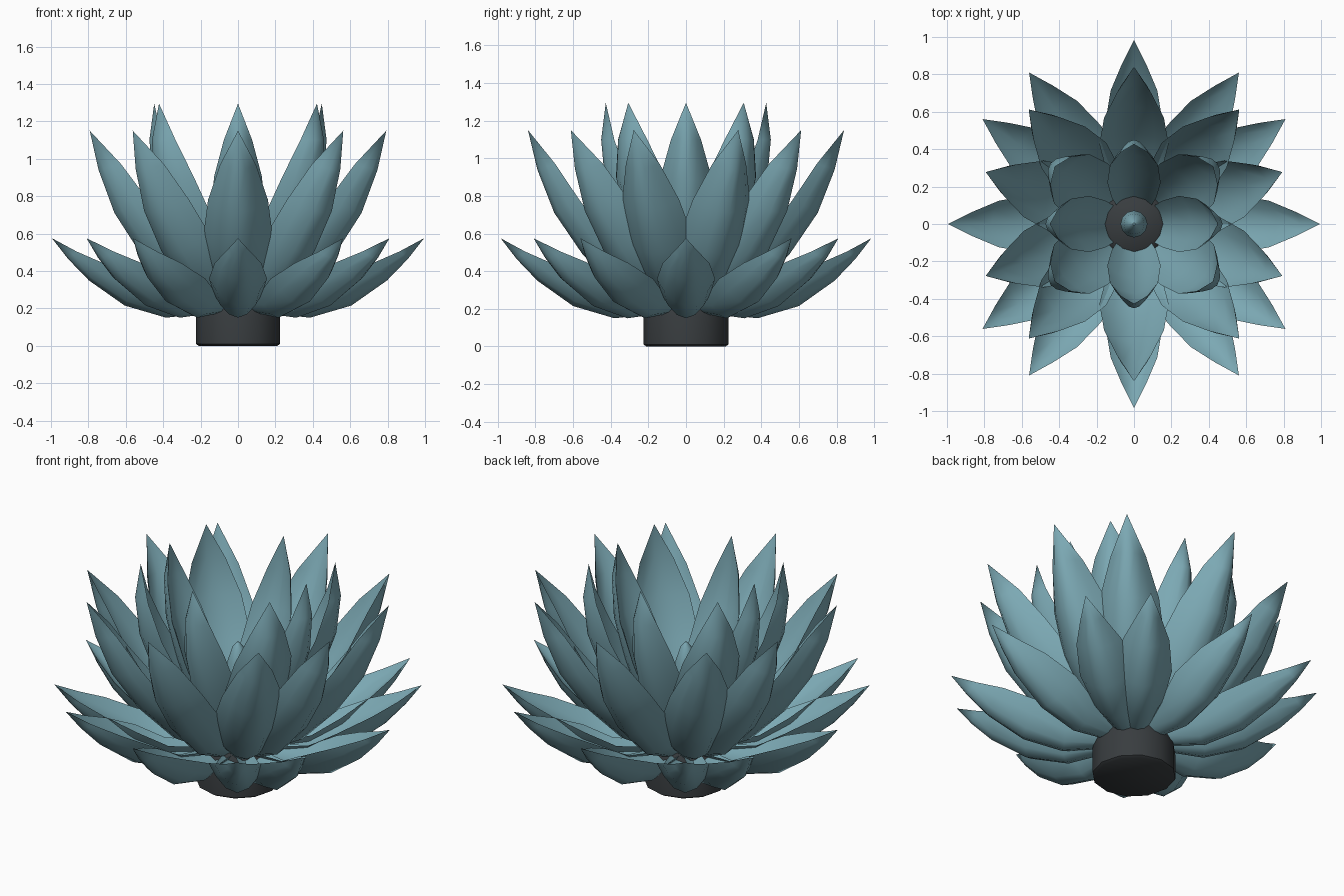
import bpy, bmesh, math
from mathutils import Vector

if "Cube" in bpy.data.objects:
    bpy.data.objects.remove(bpy.data.objects["Cube"])


def material(name, rgb):
    m = bpy.data.materials.new(name)
    m.diffuse_color = (*rgb, 1)
    m.use_nodes = True
    m.node_tree.nodes["Principled BSDF"].inputs["Base Color"].default_value = m.diffuse_color
    return m


leaf_mat = material("dusty teal", (0.20, 0.395, 0.455))
stem_mat = material("charcoal", (0.04, 0.046, 0.05))


def finish(bm, name, mat, angle=75):
    bmesh.ops.recalc_face_normals(bm, faces=bm.faces)
    me = bpy.data.meshes.new(name)
    bm.to_mesh(me)
    bm.free()
    me.materials.append(mat)
    ob = bpy.data.objects.new(name, me)
    bpy.context.collection.objects.link(ob)
    bpy.ops.object.select_all(action='DESELECT')
    ob.select_set(True)
    bpy.context.view_layer.objects.active = ob
    bpy.ops.object.shade_smooth_by_angle(angle=math.radians(angle))
    return ob


def add_leaf(bm, path, degrees, reach=1.0, widen=1.0):
    """Cupped leaf. path rows: keel radius, keel height, half width, edge lift; last row is the tip."""
    a = math.radians(degrees)
    out = Vector((math.cos(a), math.sin(a), 0))
    side = Vector((-math.sin(a), math.cos(a), 0))
    up = Vector((0, 0, 1))
    under = [(u, abs(u) ** 2) for u in (-1, -0.75, -0.4, 0, 0.4, 0.75, 1)]
    upper = [(u, 0.5 + 0.5 * u * u) for u in (0.6, 0, -0.6)]
    loops = []
    for i, (r, z, w, lift) in enumerate(path[:-1]):
        p, n = path[max(i - 1, 0)], path[i + 1]
        d = Vector((n[0] - p[0], n[1] - p[1])).normalized()
        normal = -d.y * out + d.x * up
        keel = out * r * reach + up * z
        loops.append([bm.verts.new(keel + side * (u * w * widen) + normal * (h * lift))
                      for u, h in under + upper])
    tip = bm.verts.new(out * path[-1][0] * reach + up * path[-1][1])
    k = len(loops[0])
    for l0, l1 in zip(loops, loops[1:]):
        for j in range(k):
            bm.faces.new((l0[j], l0[(j + 1) % k], l1[(j + 1) % k], l1[j]))
    for j in range(k):
        bm.faces.new((loops[-1][j], loops[-1][(j + 1) % k], tip))
    bm.faces.new(loops[0][::-1])


def add_ring(name, path, quarter):
    """quarter rows: angle, reach, widen for 0..90 degrees, mirrored to all four quarters."""
    bm = bmesh.new()
    for deg, reach, widen in quarter:
        for d in sorted({deg % 360, (180 - deg) % 360, (180 + deg) % 360, (-deg) % 360}):
            add_leaf(bm, path, d, reach, widen)
    return finish(bm, name, leaf_mat)


def lathe(name, profile, sides, mat):
    bm = bmesh.new()
    rings = [[bm.verts.new((r * math.cos(2 * math.pi * j / sides),
                            r * math.sin(2 * math.pi * j / sides), z))
              for j in range(sides)] for r, z in profile]
    for a, b in zip(rings, rings[1:]):
        for j in range(sides):
            bm.faces.new((a[j], a[(j + 1) % sides], b[(j + 1) % sides], b[j]))
    bm.faces.new(rings[0][::-1])
    bm.faces.new(rings[-1])
    return finish(bm, name, mat, 50)


# Low spreading outer leaves
add_ring("outer_leaves",
         [(0.12, 0.18, 0.07, 0.06), (0.38, 0.15, 0.125, 0.12), (0.60, 0.215, 0.155, 0.16),
          (0.79, 0.35, 0.125, 0.12), (0.90, 0.465, 0.065, 0.06), (0.985, 0.575, 0, 0)],
         [(0, 1.01, 1), (34.7, 1, 1), (55.3, 1, 1), (90, 1, 1)])

# Taller middle leaves
add_ring("middle_leaves",
         [(0.12, 0.19, 0.08, 0.06), (0.36, 0.30, 0.15, 0.12), (0.55, 0.49, 0.185, 0.16),
          (0.70, 0.71, 0.16, 0.15), (0.79, 0.94, 0.095, 0.10), (0.84, 1.15, 0, 0)],
         [(19.3, 1, 1), (47.4, 0.99, 1), (90, 1, 1)])

# Upright inner leaves
add_ring("inner_leaves",
         [(0.15, 0.22, 0.09, 0.07), (0.26, 0.40, 0.125, 0.13), (0.37, 0.64, 0.15, 0.15),
          (0.44, 0.88, 0.135, 0.12), (0.46, 1.10, 0.08, 0.07), (0.435, 1.295, 0, 0)],
         [(0, 1.03, 1), (36, 1.2, 1.2), (90, 0.98, 0.95)])

# Dark stem and central bud
lathe("stem", [(0.21, 0), (0.225, 0.01), (0.225, 0.16), (0.20, 0.27), (0.14, 0.32)], 12, stem_mat)
lathe("center_bud", [(0.04, 0.28), (0.068, 0.42), (0.072, 0.60), (0.055, 0.72),
                     (0.03, 0.80), (0.006, 0.83)], 12, leaf_mat)
